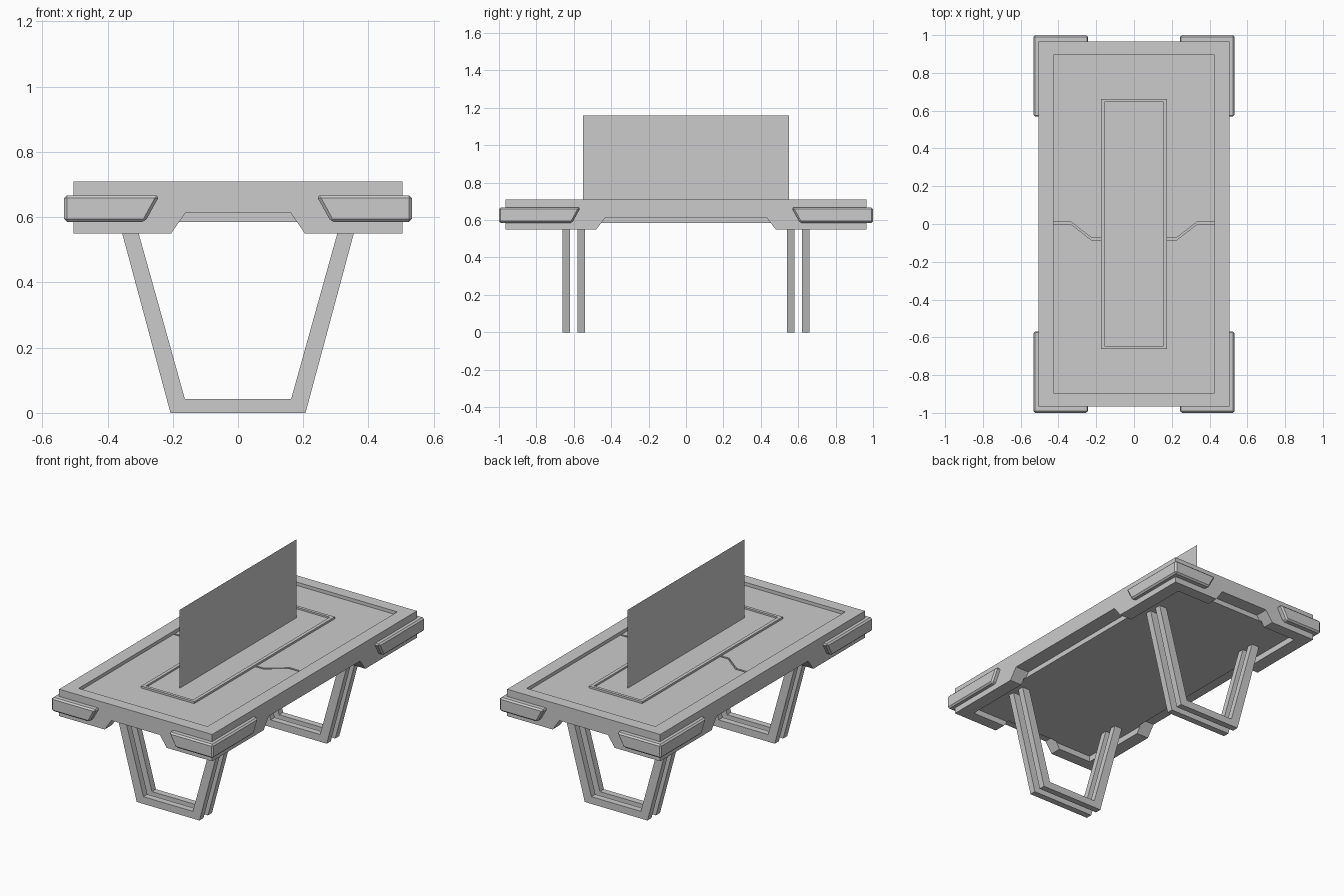
import bpy, bmesh

if "Cube" in bpy.data.objects:
    bpy.data.objects.remove(bpy.data.objects["Cube"], do_unlink=True)

grey = bpy.data.materials.new("plain grey")
grey.use_nodes = True
colour = (0.6, 0.6, 0.6, 1)
grey.diffuse_color = colour
grey.node_tree.nodes["Principled BSDF"].inputs["Base Color"].default_value = colour


def finish(name, bm):
    bmesh.ops.recalc_face_normals(bm, faces=bm.faces)
    mesh = bpy.data.meshes.new(name)
    bm.to_mesh(mesh)
    bm.free()
    mesh.materials.append(grey)
    obj = bpy.data.objects.new(name, mesh)
    bpy.context.collection.objects.link(obj)
    return obj


def loft(name, ring_a, ring_b):
    """Closed solid between two rings with the same number of points."""
    bm = bmesh.new()
    a = [bm.verts.new(p) for p in ring_a]
    b = [bm.verts.new(p) for p in ring_b]
    bm.faces.new(a)
    bm.faces.new(b)
    for i in range(len(a)):
        j = (i + 1) % len(a)
        bm.faces.new((a[i], a[j], b[j], b[i]))
    return finish(name, bm)


def plate(name, outline, z0, z1):
    return loft(name, [(x, y, z0) for x, y in outline], [(x, y, z1) for x, y in outline])


def rect(x, y):
    return [(-x, -y), (x, -y), (x, y), (-x, y)]


def cut(target, cutter):
    cutter.hide_render = True
    mod = target.modifiers.new("cut", 'BOOLEAN')
    mod.operation = 'DIFFERENCE'
    mod.solver = 'EXACT'
    mod.object = cutter
    bpy.context.view_layer.objects.active = target
    bpy.ops.object.modifier_apply(modifier=mod.name)
    bpy.data.objects.remove(cutter, do_unlink=True)


# Table body: recessed top, hollow underside and a notch in each skirt
W, L = 0.505, 0.965
IN_W, IN_L = 0.425, 0.895
body = plate("table_body", rect(W, L), 0.55, 0.71)
cut(body, plate("top_cutter", rect(IN_W, IN_L), 0.68, 0.8))
cut(body, plate("tray_cutter", rect(IN_W, IN_L), 0.4, 0.585))


def notch(half_low, half_high):
    slope = (half_low - half_high) / 0.065
    low = half_low + slope * 0.05
    return [(-low, 0.5), (low, 0.5), (half_high, 0.615), (-half_high, 0.615)]


for s in (-1, 1):
    n = notch(0.205, 0.16)
    cut(body, loft("end_notch", [(u, s * (IN_L - 0.01), z) for u, z in n],
                   [(u, s * 1.1, z) for u, z in n]))
    n = notch(0.48, 0.43)
    cut(body, loft("side_notch", [(s * (IN_W - 0.01), u, z) for u, z in n],
                   [(s * 0.7, u, z) for u, z in n]))

# Two top panels separated by a stepped seam
seam = [(IN_W, 0), (0.335, 0), (0.225, -0.085), (0.17, -0.085)]
seam += [(-x, y) for x, y in reversed(seam)]
gap = 0.012
plate("front_top_panel", [(-IN_W, -IN_L), (IN_W, -IN_L)] + seam, 0.675, 0.69)
plate("back_top_panel", [(-IN_W, IN_L), (IN_W, IN_L)] + [(x, y + gap) for x, y in seam],
      0.675, 0.69)

# Raised centre frame, its panel and the upright screen
frame = plate("centre_frame", rect(0.175, 0.663), 0.68, 0.702)
cut(frame, plate("frame_cutter", rect(0.155, 0.645), 0.6, 0.8))
plate("centre_panel", rect(0.157, 0.647), 0.68, 0.692)

bm = bmesh.new()
bm.faces.new([bm.verts.new((0, y, z)) for y, z in
              ((-0.55, 0.692), (0.55, 0.692), (0.55, 1.16), (-0.55, 1.16))])
finish("upright_screen", bm)


# Corner guards: bevelled L shapes with slanted ends, mirrored to all corners
def guard_ring(end_x, end_y, z):
    ox, oy, ix, iy = 0.533, 1.0, W - 0.015, L - 0.015
    return [(x, y, z) for x, y in
            ((ox, oy), (ox, end_y), (ix, end_y), (ix, iy), (end_x, iy), (end_x, oy))]


guards = loft("corner_guards", guard_ring(0.285, 0.61, 0.585), guard_ring(0.24, 0.565, 0.667))
bevel = guards.modifiers.new("bevel", 'BEVEL')
bevel.width = 0.009
bevel.segments = 1
mirror = guards.modifiers.new("mirror", 'MIRROR')
mirror.use_axis = (True, True, False)

# Leg frames: two thin open trapezoids at each end
half = [(0.367, 0.595), (0.207, 0), (0.163, 0.043), (0.317, 0.595)]
outline = [half[0], half[1]] + [(-x, z) for x, z in (half[1], half[0], half[3], half[2])]
outline += [half[2], half[3]]
for side, end in ((-1, "front"), (1, "back")):
    for y, place in ((0.56, "inner"), (0.64, "outer")):
        loft(f"{end}_{place}_leg_frame",
             [(x, side * y - 0.019, z) for x, z in outline],
             [(x, side * y + 0.019, z) for x, z in outline])
